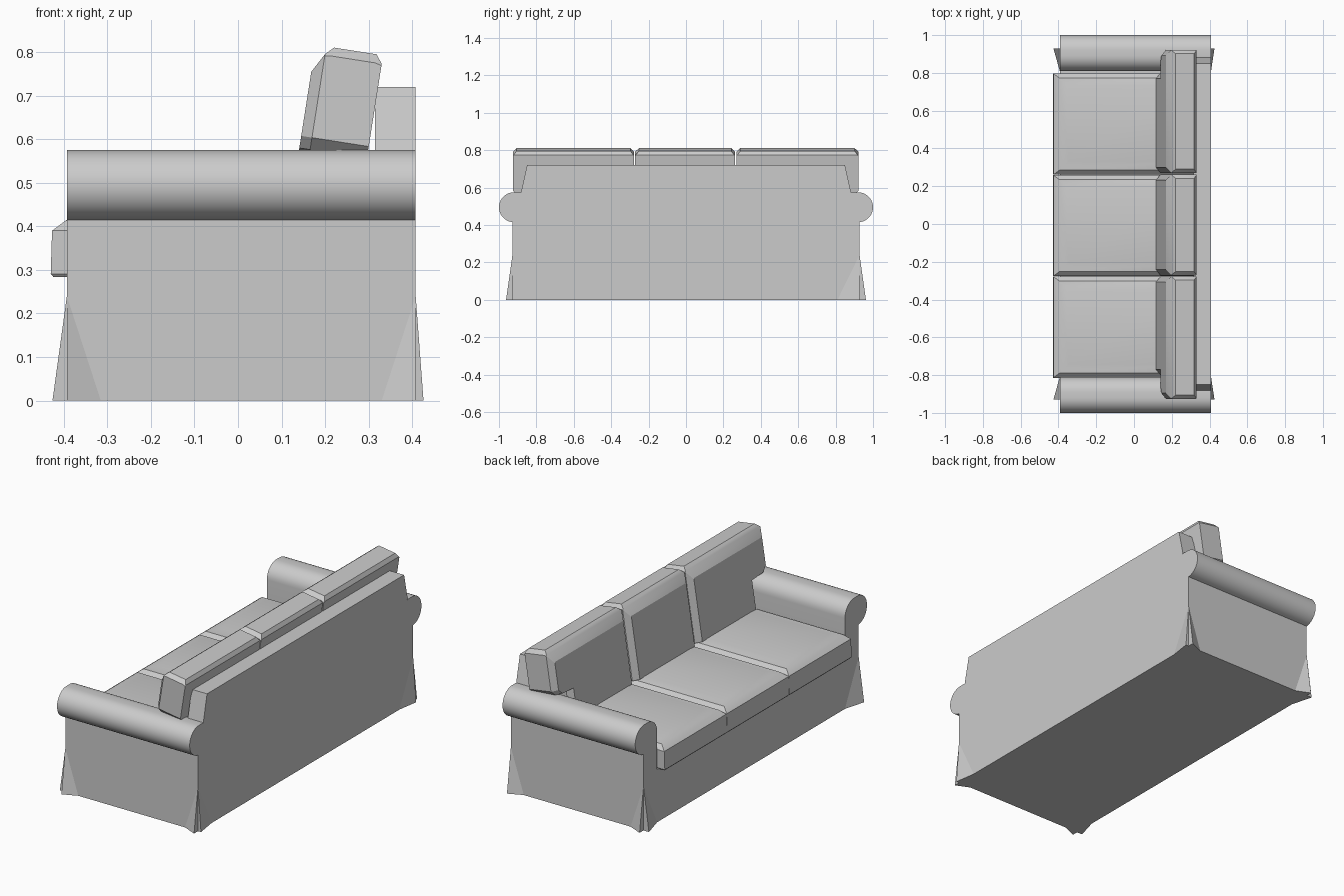
import bpy, bmesh, math

if "Cube" in bpy.data.objects:
    bpy.data.objects.remove(bpy.data.objects["Cube"])

fabric = bpy.data.materials.new("grey fabric")
fabric.diffuse_color = (0.6, 0.6, 0.6, 1)
fabric.use_nodes = True
fabric.node_tree.nodes["Principled BSDF"].inputs["Base Color"].default_value = fabric.diffuse_color


def make(name, loops=(), solids=(), smooth=30):
    """Loft closed loops of points and cap both ends; solids are tetrahedra."""
    bm = bmesh.new()
    rows = [[bm.verts.new(p) for p in loop] for loop in loops]
    for a, b in zip(rows, rows[1:]):
        n = len(a)
        for i in range(n):
            j = (i + 1) % n
            bm.faces.new((a[i], a[j], b[j], b[i]))
    if rows:
        bm.faces.new(rows[0])
        bm.faces.new(rows[-1])
    for pts in solids:
        v = [bm.verts.new(p) for p in pts]
        for f in ((0, 1, 2), (0, 1, 3), (0, 2, 3), (1, 2, 3)):
            bm.faces.new([v[i] for i in f])
    bmesh.ops.recalc_face_normals(bm, faces=bm.faces[:])
    mesh = bpy.data.meshes.new(name)
    bm.to_mesh(mesh)
    bm.free()
    mesh.materials.append(fabric)
    ob = bpy.data.objects.new(name, mesh)
    bpy.context.collection.objects.link(ob)
    bpy.ops.object.select_all(action='DESELECT')
    ob.select_set(True)
    bpy.context.view_layer.objects.active = ob
    bpy.ops.object.shade_smooth_by_angle(angle=math.radians(smooth))
    return ob


def mirrored(half):
    return half + [(-y, z) for y, z in reversed(half)]


def extrude_x(name, profile, x0, x1):
    return make(name, [[(x, y, z) for y, z in profile] for x in (x0, x1)])


def arc(cy, cz, r, a0, a1, n):
    return [(cy + r * math.cos(math.radians(a0 + (a1 - a0) * i / n)),
             cz + r * math.sin(math.radians(a0 + (a1 - a0) * i / n))) for i in range(n + 1)]


X0, X1, SIDE = -0.393, 0.408, 0.928

# Base and rolled arms in one U-shaped section
inner = arc(0.89, 0.495, 0.08, 90, 180, 8)
half = [(SIDE, 0), (SIDE, 0.415)] + arc(0.92, 0.495, 0.08, -80, 90, 16) + inner + [(0.81, 0.288)]
extrude_x("base_and_arms", mirrored(half), X0, X1)

# Back panel, fitted against the inside of the arms
half = [(0.81, 0.288)] + inner[:0:-1] + [(0.882, 0.575), (0.85, 0.72)]
extrude_x("back_panel", mirrored(half), 0.315, X1)

# Flared skirt flaps, two at each corner
flaps = []
for x, xo, xi in ((X0, -0.426, -0.315), (X1, 0.426, 0.33)):
    for s in (-1, 1):
        y = s * SIDE
        top, foot = (x, y, 0.24), (x, y, 0)
        flaps.append((top, foot, (xo, y, 0), (x, s * 0.81, 0)))
        flaps.append((top, foot, (x, s * 0.962, 0), (xi, y, 0)))
make("skirt_flaps", solids=flaps, smooth=5)

# Seat cushions: stacked rectangles of (height, front edge, side inset)
SEAT = ((0.284, -0.424, 0.006), (0.291, -0.430, 0), (0.39, -0.427, 0),
        (0.414, -0.395, 0.024), (0.424, -0.345, 0.07))
for label, y0, y1 in (("right", -0.814, -0.278), ("middle", -0.276, 0.259), ("left", 0.261, 0.797)):
    make("seat_cushion_" + label,
         [[(x, y0 + d, z), (0.316, y0 + d, z), (0.316, y1 - d, z), (x, y1 - d, z)] for z, x, d in SEAT])

# Back cushions: leaning layers of (depth, top height, end inset, corner cut)
BACK = ((0, 0.337, 0.03, 0.004), (0.025, 0.382, 0, 0.004), (0.043, 0.40, 0, 0.02),
        (0.142, 0.40, 0, 0.02), (0.157, 0.38, 0, 0.004))


def cushion_end(y, s, top, d, cut, overhang):
    """Outline of one end from bottom to top; outer ends overhang the arm."""
    e = y - s * d
    pts = [(e, 0)]
    if overhang:
        low = s * (0.80 - d)
        pts = [(low, 0), (low, 0.155), (e - s * 0.03, 0.16), (e, 0.188)]
    return pts + [(e, top - cut), (e - s * cut, top)]


def back_cushion(name, y0, y1, over0, over1):
    loops = []
    for u, top, d, cut in BACK:
        outline = cushion_end(y1, 1, top, d, cut, over1) + cushion_end(y0, -1, top, d, cut, over0)[::-1]
        loops.append([(0.116 + 0.155 * v + 0.988 * u, y, 0.422 + 0.988 * v - 0.155 * u)
                      for y, v in outline])
    make(name, loops, smooth=25)


back_cushion("back_cushion_right", -0.926, -0.277, True, False)
back_cushion("back_cushion_middle", -0.272, 0.262, False, False)
back_cushion("back_cushion_left", 0.27, 0.922, False, True)
